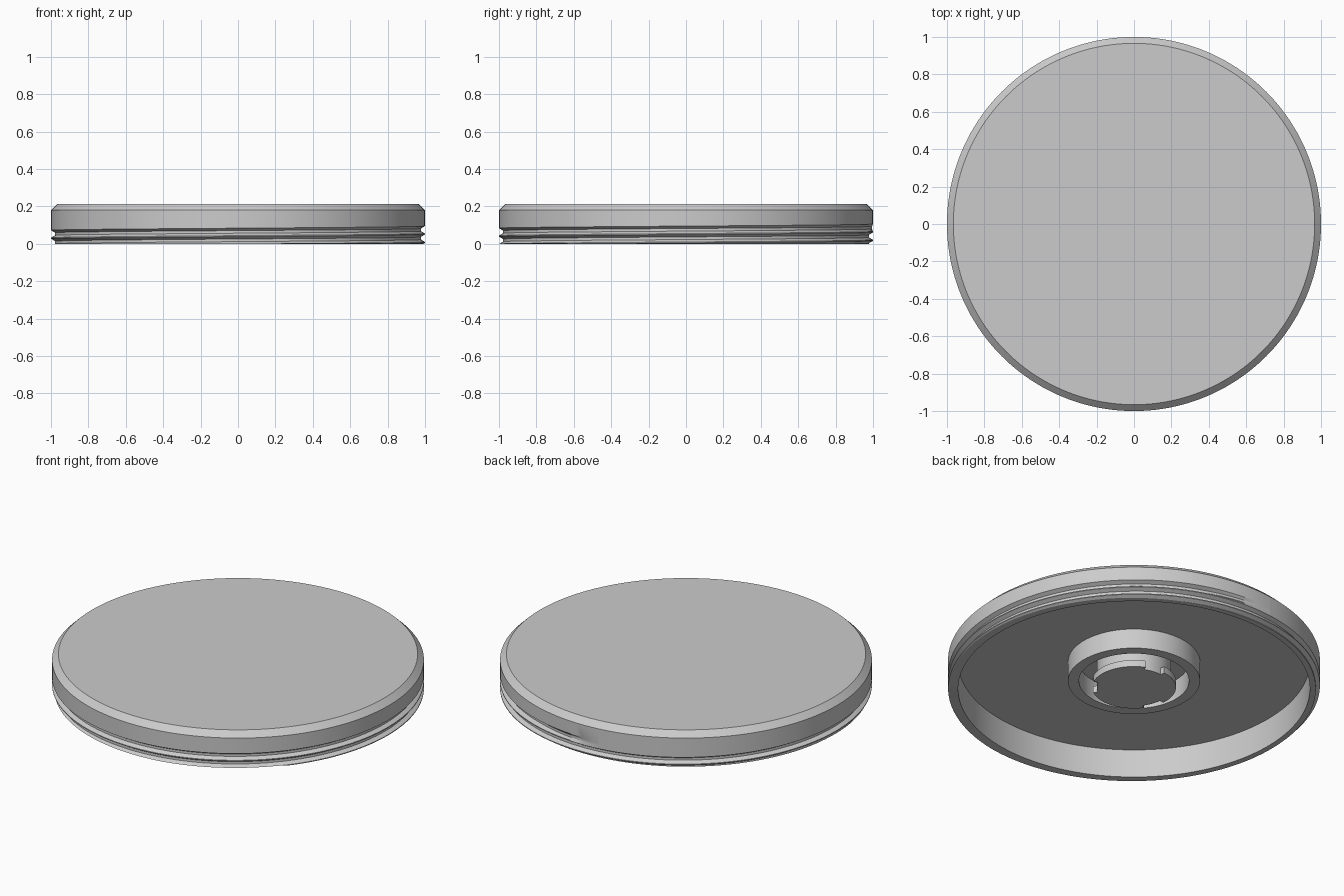
import bpy
import bmesh
from math import cos, sin, radians

cube = bpy.data.objects.get("Cube")
if cube:
    bpy.data.objects.remove(cube)

grey = bpy.data.materials.new("plain grey")
grey.use_nodes = True
GREY = (0.6, 0.6, 0.6, 1)
grey.diffuse_color = GREY
grey.node_tree.nodes["Principled BSDF"].inputs["Base Color"].default_value = GREY

TOP, CEILING = 0.213, 0.168
PITCH, DEPTH = 0.045, 0.022          # thread groove
HALF, FLOOR = 0.02, 0.007            # groove half widths: mouth and floor
THREAD_END, RUN_OUT = 97, 25         # degrees
STEPS = 180


def sweep(name, profile, start=0, span=360, steps=STEPS, closed=False):
    """Turn a profile, given as a function of the angle in degrees, round z."""
    bm = bmesh.new()
    columns = []
    for i in range(steps + 1):
        deg = start + span * i / steps
        a = radians(deg)
        columns.append([bm.verts.new((r * cos(a), r * sin(a), z))
                        for r, z in profile(deg)])
    for c, d in zip(columns, columns[1:]):
        n = len(c)
        for j in range(n if closed else n - 1):
            k = (j + 1) % n
            bm.faces.new((c[j], c[k], d[k], d[j]))
    if span < 360:
        bm.faces.new(columns[0])
        bm.faces.new(columns[-1])
    bmesh.ops.remove_doubles(bm, verts=bm.verts, dist=0.00005)
    bmesh.ops.dissolve_degenerate(bm, edges=bm.edges, dist=0.00005)
    bmesh.ops.recalc_face_normals(bm, faces=bm.faces)
    mesh = bpy.data.meshes.new(name)
    bm.to_mesh(mesh)
    bm.free()
    mesh.materials.append(grey)
    ob = bpy.data.objects.new(name, mesh)
    bpy.context.collection.objects.link(ob)
    bpy.ops.object.select_all(action="DESELECT")
    ob.select_set(True)
    bpy.context.view_layer.objects.active = ob
    bpy.ops.object.shade_smooth_by_angle(angle=radians(25))
    return ob


def shell_profile(deg):
    """Cap section: chamfered top, spiral groove low on the wall, hollow below."""
    points = [(0, TOP), (0.966, TOP), (1, 0.18)]
    for turn in range(3):
        centre = 0.075 + PITCH * (deg / 360 - turn)
        fade = min(1, (THREAD_END - deg) / RUN_OUT) if turn == 0 else 1
        for offset in (HALF, FLOOR, -FLOOR, -HALF):
            z = max(0, centre + offset)
            cut = (HALF - abs(z - centre)) / (HALF - FLOOR)
            if centre + HALF < 0:
                cut = 0
                z = 0
                points.append(points[-1])
                continue
            points.append((1 - DEPTH * fade * max(0, min(1, cut)), z))
    return points + [(0.946, 0), (0.946, CEILING), (0, CEILING)]


# Threaded cap
sweep("cap_shell", shell_profile, THREAD_END - 360)

# Round collar under the cap
sweep("collar", lambda d: [(0.355, CEILING), (0.355, 0.05),
                           (0.296, 0.05), (0.296, CEILING)], steps=96)

# Centre post inside the collar
sweep("centre_post", lambda d: [(0.2, CEILING), (0.2, 0.01), (0, 0.01)], steps=96)

# Three locking lugs round the post, with gaps between them
for n in range(3):
    sweep(f"locking_lug_{n + 1}",
          lambda d: [(0.19, 0.05), (0.226, 0.05), (0.226, 0.01), (0.19, 0.01)],
          start=-144 + 120 * n, span=90, steps=24, closed=True)
